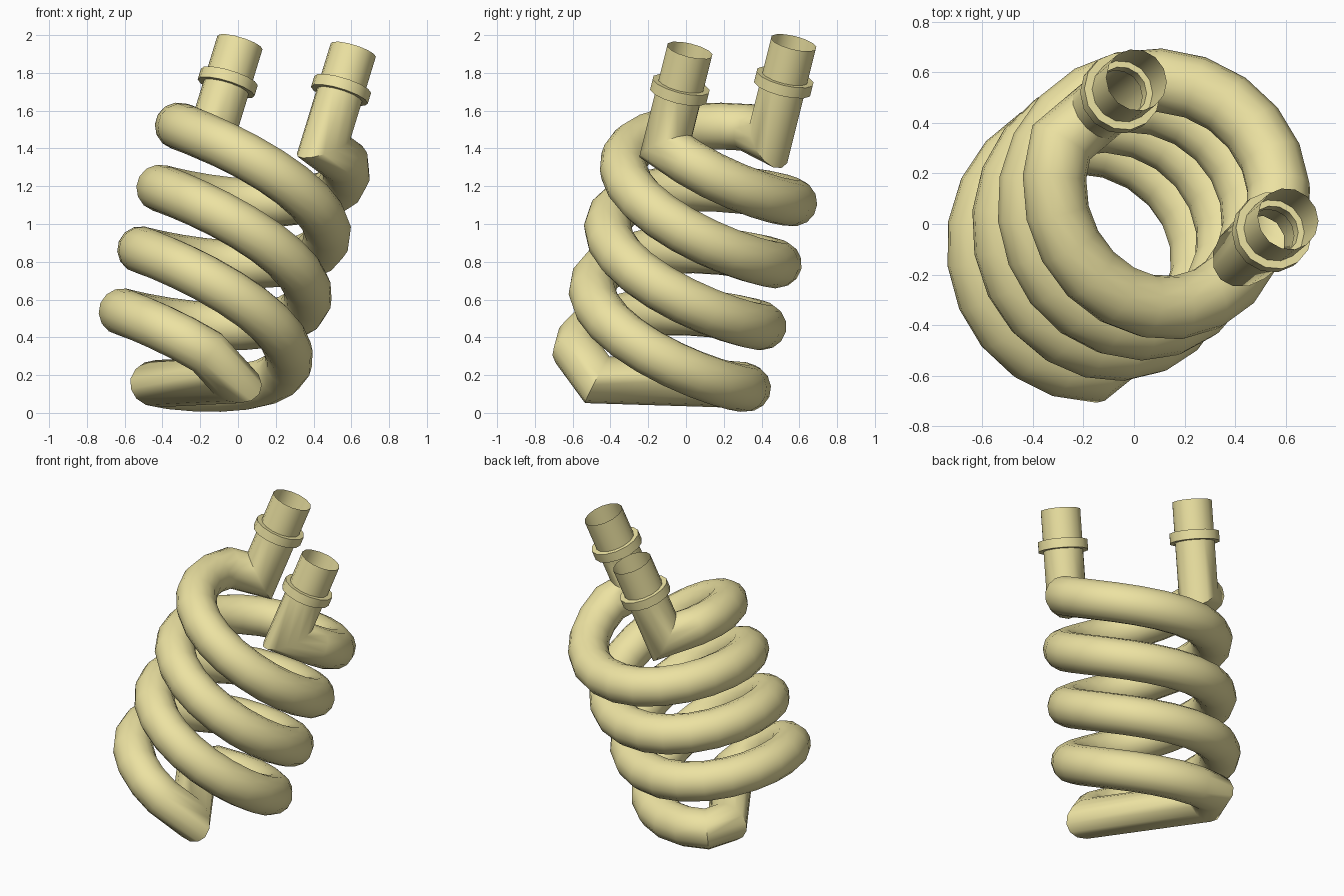
import bpy, bmesh, math
from mathutils import Vector

if "Cube" in bpy.data.objects:
    bpy.data.objects.remove(bpy.data.objects["Cube"])

D = Vector((0.307, 0.25, 1.0))           # coil axis, per unit of height
U = D.normalized()
E1 = (Vector((1, 0, 0)) - U * U.x).normalized()
E2 = U.cross(E1)
C0 = Vector((0.03, 0.08, 1.065))         # a point on the axis
R, TUBE, PITCH, SIDES = 0.463, 0.125, 0.655, 14

mat = bpy.data.materials.new("brass_yellow")
mat.diffuse_color = (0.84, 0.76, 0.36, 1)
mat.use_nodes = True
mat.node_tree.nodes["Principled BSDF"].inputs["Base Color"].default_value = mat.diffuse_color


def finish(bm, name):
    bmesh.ops.recalc_face_normals(bm, faces=bm.faces)
    me = bpy.data.meshes.new(name)
    bm.to_mesh(me)
    bm.free()
    ob = bpy.data.objects.new(name, me)
    bpy.context.collection.objects.link(ob)
    me.materials.append(mat)
    bpy.ops.object.select_all(action='DESELECT')
    ob.select_set(True)
    bpy.context.view_layer.objects.active = ob
    bpy.ops.object.shade_smooth_by_angle(angle=math.radians(40))


def bridge(bm, a, b):
    for i in range(len(a)):
        j = (i + 1) % len(a)
        bm.faces.new((a[i], a[j], b[j], b[i]))


def ring(center, radius):
    return [center + radius * (math.cos(a) * E1 + math.sin(a) * E2)
            for a in (2 * math.pi * i / SIDES for i in range(SIDES))]


def sweep(path, name):
    """Open tube with mitred joints; the path starts along the axis."""
    bm = bmesh.new()
    pts = ring(path[0], TUBE)
    prev = [bm.verts.new(p) for p in pts]
    for i in range(1, len(path)):
        d = (path[i] - path[i - 1]).normalized()
        n = d if i == len(path) - 1 else d + (path[i + 1] - path[i]).normalized()
        pts = [p + d * ((path[i] - p).dot(n) / d.dot(n)) for p in pts]
        cur = [bm.verts.new(p) for p in pts]
        bridge(bm, prev, cur)
        prev = cur
    finish(bm, name)


def lathe(base, profile, name, closed):
    bm = bmesh.new()
    rings = [[bm.verts.new(p) for p in ring(base + U * h, r)] for r, h in profile]
    for a, b in zip(rings, rings[1:]):
        bridge(bm, a, b)
    if closed:
        bridge(bm, rings[-1], rings[0])
    finish(bm, name)


def strand(start, stop, offset):
    """Descending helix points; both strands share the axis, half a turn apart."""
    n = round((stop - start) / 17)
    out = []
    for i in range(n + 1):
        deg = start + (stop - start) * i / n
        z = 1.39 - PITCH * (deg - 180) / 360
        a = math.radians(deg + offset)
        out.append(C0 + D * (z - C0.z) + R * (math.cos(a) * E1 + math.sin(a) * E2))
    return out


# Double coil: down one strand, across the bottom, up the other
ends = [Vector((0.01, 0.57, 1.96)), Vector((0.61, 0.02, 1.92))]
collars = [e - D * 0.21 for e in ends]
elbows = [e - D * 0.51 for e in ends]
path = [collars[0], elbows[0]] + strand(164, 828, 0)
path += [Vector((-0.43, 0.17, 0.155)), Vector((-0.03, -0.47, 0.175))]
path += strand(164, 818, 180)[::-1] + [elbows[1], collars[1]]
sweep(path, "coil_tube")

# Collar and open sleeve on each pipe end
for i, (c, e) in enumerate(zip(collars, ends), 1):
    lathe(c, [(0.1, -0.03), (0.157, -0.03), (0.157, 0.03), (0.1, 0.03)],
          f"collar_{i}", True)
    lathe(c, [(TUBE, 0), (TUBE, (e - c).length)], f"sleeve_{i}", False)
